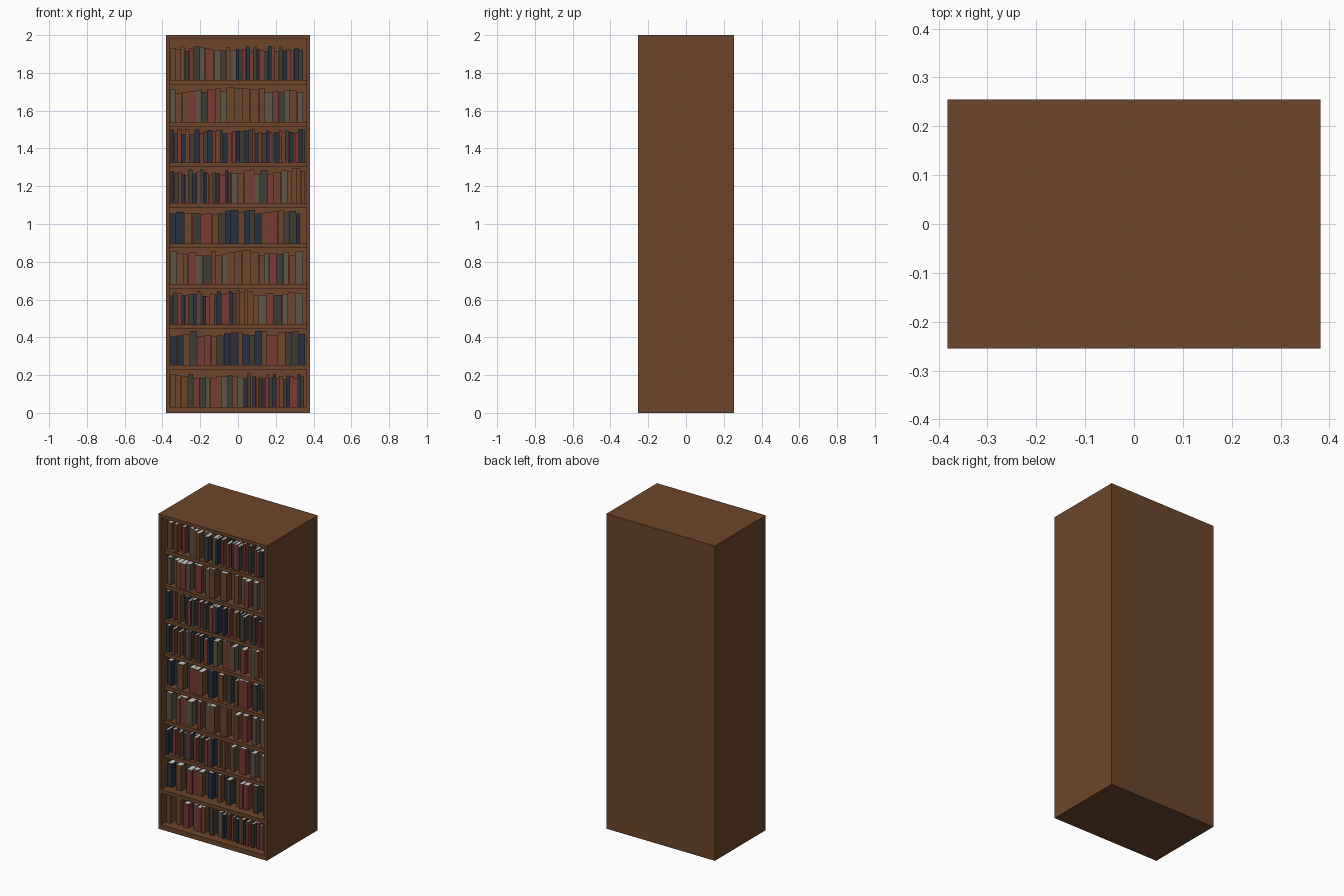
import bpy, bmesh, random
from mathutils import Matrix, Vector

if "Cube" in bpy.data.objects:
    bpy.data.objects.remove(bpy.data.objects["Cube"])

random.seed(7)
W, D, H = 0.764, 0.51, 2.0
T = 0.02                      # panel thickness


def material(name, rgb):
    m = bpy.data.materials.new(name)
    m.diffuse_color = (*rgb, 1)
    m.use_nodes = True
    m.node_tree.nodes["Principled BSDF"].inputs["Base Color"].default_value = m.diffuse_color
    return m


MATS = {
    "B": material("brown wood", (0.150, 0.060, 0.023)),
    "R": material("dull red", (0.190, 0.043, 0.032)),
    "N": material("navy", (0.021, 0.030, 0.050)),
    "C": material("charcoal", (0.050, 0.045, 0.035)),
    "G": material("olive grey", (0.110, 0.092, 0.058)),
    "P": material("page white", (0.62, 0.60, 0.56)),
}
KEYS = list(MATS)


def add_box(bm, lo, hi, mat=0):
    lo, hi = Vector(lo), Vector(hi)
    mx = Matrix.Translation((lo + hi) / 2) @ Matrix.Diagonal((*(hi - lo), 1))
    verts = bmesh.ops.create_cube(bm, size=1, matrix=mx)["verts"]
    faces = {f for v in verts for f in v.link_faces}
    for f in faces:
        f.material_index = mat
    return faces


def finish(bm, name, keys):
    bm.normal_update()
    me = bpy.data.meshes.new(name)
    bm.to_mesh(me)
    bm.free()
    for k in keys:
        me.materials.append(MATS[k])
    ob = bpy.data.objects.new(name, me)
    bpy.context.collection.objects.link(ob)
    return ob


def panel(name, lo, hi):
    bm = bmesh.new()
    add_box(bm, lo, hi)
    finish(bm, name, "B")


# Cabinet carcass
x, y, xi = W / 2, D / 2, W / 2 - T
panel("left_side", (-x, -y, 0), (-xi, y, H))
panel("right_side", (xi, -y, 0), (x, y, H))
panel("top_board", (-xi, -y, H - T), (xi, y, H))
panel("base_board", (-xi, -y, 0), (xi, y, 0.03))
panel("back_board", (-xi, y - T, 0.03), (xi, y, H - T))

# Shelves: the lowest one is flush, the others sit slightly back
TOPS = [0.03, 0.254, 0.468, 0.682, 0.898, 1.11, 1.325, 1.54, 1.763]
for i, z in enumerate(TOPS[1:], 1):
    front = -y if i == 1 else -y + 0.035
    panel(f"shelf_{i}", (-xi, front, z - 0.024), (xi, y - T, z))

# Runs of books, one letter for each spine colour
RUNS = {
    "mixed": "BBBCRCGRBGCBG",
    "thin": "NCRNBCNRCNRBCNRRNC",
    "olive": "GBBRGCRBG",
    "brown": "BBBB",
    "olive_short": "BGRCGBG",
    "large_left": "NNBCRRBCNN",
    "large_right": "BNCNBRRBCCN",
}
# Each row from the bottom: run name and the x where it ends
ROWS = [
    [("mixed", 0.03), ("thin", 0.35)],
    [("large_left", 0.0), ("large_right", 0.355)],
    [("thin", -0.01), ("brown", 0.08), ("olive_short", 0.345)],
    [("olive", -0.06), ("brown", 0.11), ("olive_short", 0.345)],
    [("large_left", 0.0), ("large_right", 0.33)],
    [("thin", -0.035), ("olive", 0.26), ("brown", 0.355)],
    [("thin", 0.035), ("thin", 0.355)],
    [("olive", -0.06), ("brown", 0.11), ("olive_short", 0.345)],
    [("mixed", -0.01), ("thin", 0.345)],
]


def add_book(bm, x0, x1, z, height, front, depth, key):
    faces = add_box(bm, (x0, front, z), (x1, front + depth, z + height), KEYS.index(key))
    bm.normal_update()
    # pages sunk into the top, between the covers
    top = max(faces, key=lambda f: f.calc_center_median().z)
    rim = min(0.0015, (x1 - x0) * 0.12)
    bmesh.ops.inset_region(bm, faces=[top], thickness=rim, depth=-0.001)
    top.material_index = KEYS.index("P")
    # pages at the fore edge, facing the back of the cabinet
    back = max(faces, key=lambda f: f.calc_center_median().y)
    back.material_index = KEYS.index("P")


for i, (z, runs) in enumerate(zip(TOPS, ROWS), 1):
    bm = bmesh.new()
    start = -xi + 0.004
    for name, end in runs:
        letters = RUNS[name]
        sizes = [random.uniform(0.75, 1.25) for _ in letters]
        unit = (end - start) / sum(sizes)
        thin = name == "thin"
        for n, (key, s) in enumerate(zip(letters, sizes)):
            height = random.uniform(0.168, 0.185) if name == "brown" else random.uniform(0.15, 0.18)
            front = (-0.205 if n % 2 == 0 or key == "R" else -0.165) + random.uniform(-0.005, 0.01)
            if thin:
                front -= 0.005
            add_book(bm, start, start + s * unit - 0.0008, z, height, front,
                     random.uniform(0.13, 0.15), key)
            start += s * unit
    finish(bm, f"books_row_{i}", KEYS)
